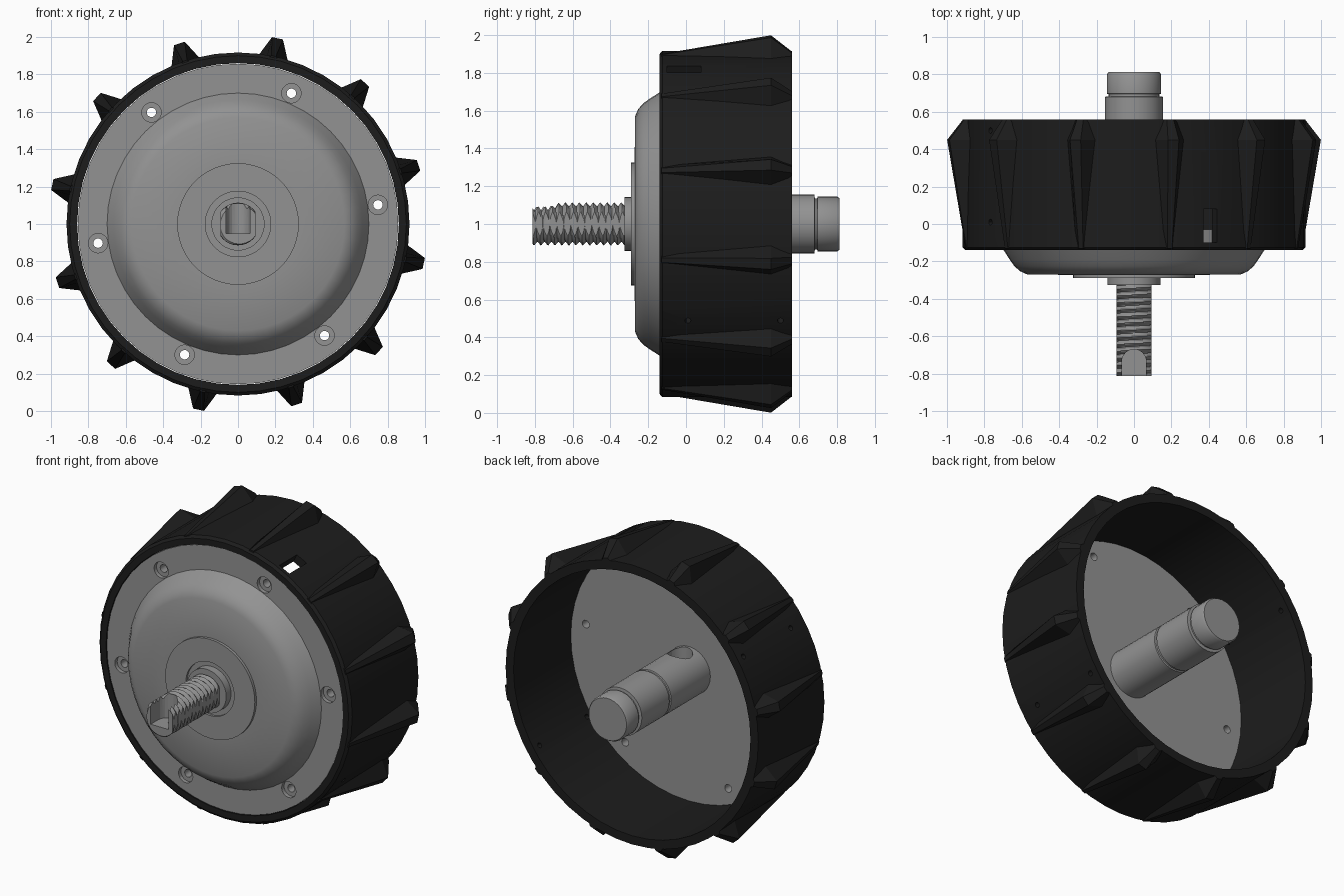
import bpy, bmesh, math
from mathutils import Matrix, Vector

if "Cube" in bpy.data.objects:
    bpy.data.objects.remove(bpy.data.objects["Cube"])

TAU = 2 * math.pi


def material(name, v):
    m = bpy.data.materials.new(name)
    m.diffuse_color = (v, v, v, 1)
    m.use_nodes = True
    m.node_tree.nodes["Principled BSDF"].inputs["Base Color"].default_value = m.diffuse_color
    return m


GREY = material("metal grey", 0.29)
BLACK = material("rubber black", 0.012)


def finish(bm, name, mat, angle=35):
    bmesh.ops.recalc_face_normals(bm, faces=bm.faces)
    me = bpy.data.meshes.new(name)
    bm.to_mesh(me)
    bm.free()
    ob = bpy.data.objects.new(name, me)
    bpy.context.collection.objects.link(ob)
    if mat:
        me.materials.append(mat)
        smooth(ob, angle)
    return ob


def smooth(ob, angle=35):
    bpy.ops.object.select_all(action='DESELECT')
    ob.select_set(True)
    bpy.context.view_layer.objects.active = ob
    bpy.ops.object.shade_smooth_by_angle(angle=math.radians(angle))


def polar(r, a, y):
    """Point around the wheel axle, which runs along y at z = 1."""
    return Vector((r * math.cos(a), y, 1 + r * math.sin(a)))


def lathe(name, profile, mat, n=48, closed=False):
    """Spin (radius, y) points round the axle; radius 0 makes a pole."""
    bm = bmesh.new()
    rings = []
    for r, y in profile:
        if r == 0:
            rings.append([bm.verts.new(polar(0, 0, y))] * n)
        else:
            rings.append([bm.verts.new(polar(r, TAU * i / n, y)) for i in range(n)])
    pairs = list(zip(rings, rings[1:]))
    if closed:
        pairs.append((rings[-1], rings[0]))
    for a, b in pairs:
        for i in range(n):
            j = (i + 1) % n
            bm.faces.new(list(dict.fromkeys((a[i], a[j], b[j], b[i]))))
    return finish(bm, name, mat)


def add_cylinder(bm, r, depth, matrix, n=20):
    bmesh.ops.create_cone(bm, cap_ends=True, segments=n, radius1=r, radius2=r,
                          depth=depth, matrix=matrix)


def add_box(bm, size, matrix):
    bmesh.ops.create_cube(bm, size=1, matrix=matrix @ Matrix.Diagonal((*size, 1)))


def boolean(ob, bm, op='DIFFERENCE'):
    cutter = finish(bm, "cutter", None)
    cutter.hide_render = True
    mod = ob.modifiers.new("cut", 'BOOLEAN')
    mod.operation, mod.object, mod.solver = op, cutter, 'EXACT'
    bpy.ops.object.select_all(action='DESELECT')
    ob.select_set(True)
    bpy.context.view_layer.objects.active = ob
    bpy.ops.object.modifier_apply(modifier=mod.name)
    bpy.data.objects.remove(cutter)
    smooth(ob)


def radial(a, r, y):
    """Frame at a rim point: local z outward, local y along the axle."""
    return Matrix.Translation(polar(r, a, y)) @ Matrix.Rotation(math.pi / 2 - a, 4, 'Y')


def along_y(x, y, z):
    return Matrix.Translation((x, y, z)) @ Matrix.Rotation(math.pi / 2, 4, 'X')


# Tyre drum, open at the back
drum = lathe("tyre_drum", [(0.86, -0.14), (0.90, -0.14), (0.917, -0.125), (0.917, 0.56),
                           (0.86, 0.56)], BLACK, closed=True)

# Valve slot and pin holes in the drum wall
bm = bmesh.new()
add_box(bm, (0.08, 0.18, 0.2), radial(math.acos(0.4 / 0.9), 0.89, -0.01))
boolean(drum, bm)
bm = bmesh.new()
for deg in (-34, 147):
    for y in (0.01, 0.50):
        add_cylinder(bm, 0.016, 0.2, radial(math.radians(deg), 0.89, y), 12)
boolean(drum, bm)

# Twelve tread lugs: (y, base half width, top half width, top radius)
STATIONS = [(-0.13, 0.035, 0.012, 0.918), (0.45, 0.085, 0.03, 1.015), (0.56, 0.045, 0.018, 0.93)]
bm = bmesh.new()
for k in range(12):
    frame = radial(math.radians(18 + 30 * k), 0, 0)
    rows = []
    for y, base, top, r in STATIONS:
        pts = [(-base, 0.895), (-top, r), (top, r), (base, 0.895)]
        rows.append([bm.verts.new(frame @ Vector((x, y, z))) for x, z in pts])
    for a, b in zip(rows, rows[1:]):
        for i in range(4):
            j = (i + 1) % 4
            bm.faces.new((a[i], a[j], b[j], b[i]))
    bm.faces.new(rows[0])
    bm.faces.new(rows[-1])
finish(bm, "tread_lugs", BLACK, 10)

# Wheel plate with domed front and raised hub
plate = lathe("wheel_plate", [
    (0, -0.03), (0.857, -0.03), (0.857, -0.135), (0.70, -0.135), (0.665, -0.19),
    (0.64, -0.225), (0.61, -0.252), (0.57, -0.27), (0.325, -0.272), (0.325, -0.29),
    (0.175, -0.29), (0.175, -0.275), (0.142, -0.275), (0.142, -0.325), (0, -0.325)], GREY)

# Six counterbored bolt holes
for r, y0, y1 in ((0.025, -0.3, 0.1), (0.052, -0.3, -0.11)):
    bm = bmesh.new()
    for k in range(6):
        p = polar(0.755, math.radians(7.8 + 60 * k), (y0 + y1) / 2)
        add_cylinder(bm, r, y1 - y0, along_y(*p))
    boolean(plate, bm)

# Rear axle with ring grooves and a blind cross hole
axle = lathe("rear_axle", [
    (0, -0.06), (0.156, -0.06), (0.156, 0.375), (0.148, 0.378), (0.148, 0.392), (0.156, 0.395),
    (0.156, 0.68), (0.136, 0.682), (0.136, 0.694), (0.145, 0.697), (0.145, 0.80),
    (0.137, 0.812), (0, 0.812)], GREY, 32)
bm = bmesh.new()
add_cylinder(bm, 0.075, 0.2, Matrix.Translation((0, 0.06, 1.13)), 24)
boolean(axle, bm)

# Threaded front stud: the radius follows a helical zigzag
PITCH, SEG, ROWS, Y0, Y1 = 0.037, 32, 104, -0.812, -0.31
bm = bmesh.new()
rings = []
for k in range(ROWS + 1):
    y = Y0 + (Y1 - Y0) * k / ROWS
    ring = []
    for i in range(SEG):
        phase = (y / PITCH + i / SEG) % 1
        ring.append(bm.verts.new(polar(0.093 + 0.022 * abs(2 * phase - 1), TAU * i / SEG, y)))
    rings.append(ring)
for a, b in zip(rings, rings[1:]):
    for i in range(SEG):
        j = (i + 1) % SEG
        bm.faces.new((a[i], a[j], b[j], b[i]))
bm.faces.new(rings[0])
bm.faces.new(rings[-1])
stud = finish(bm, "threaded_stud", GREY)

# Flat sides on the stud, then the round-ended keyway at its tip
bm = bmesh.new()
add_box(bm, (0.188, 2, 0.5), Matrix.Translation((0, -0.5, 1)))
boolean(stud, bm, 'INTERSECT')
bm = bmesh.new()
add_box(bm, (0.13, 0.165, 0.25), Matrix.Translation((0, -0.8175, 1.075)))
boolean(stud, bm)
bm = bmesh.new()
add_cylinder(bm, 0.0649, 0.25, Matrix.Translation((0, -0.735, 1.0751)), 24)
boolean(stud, bm)
